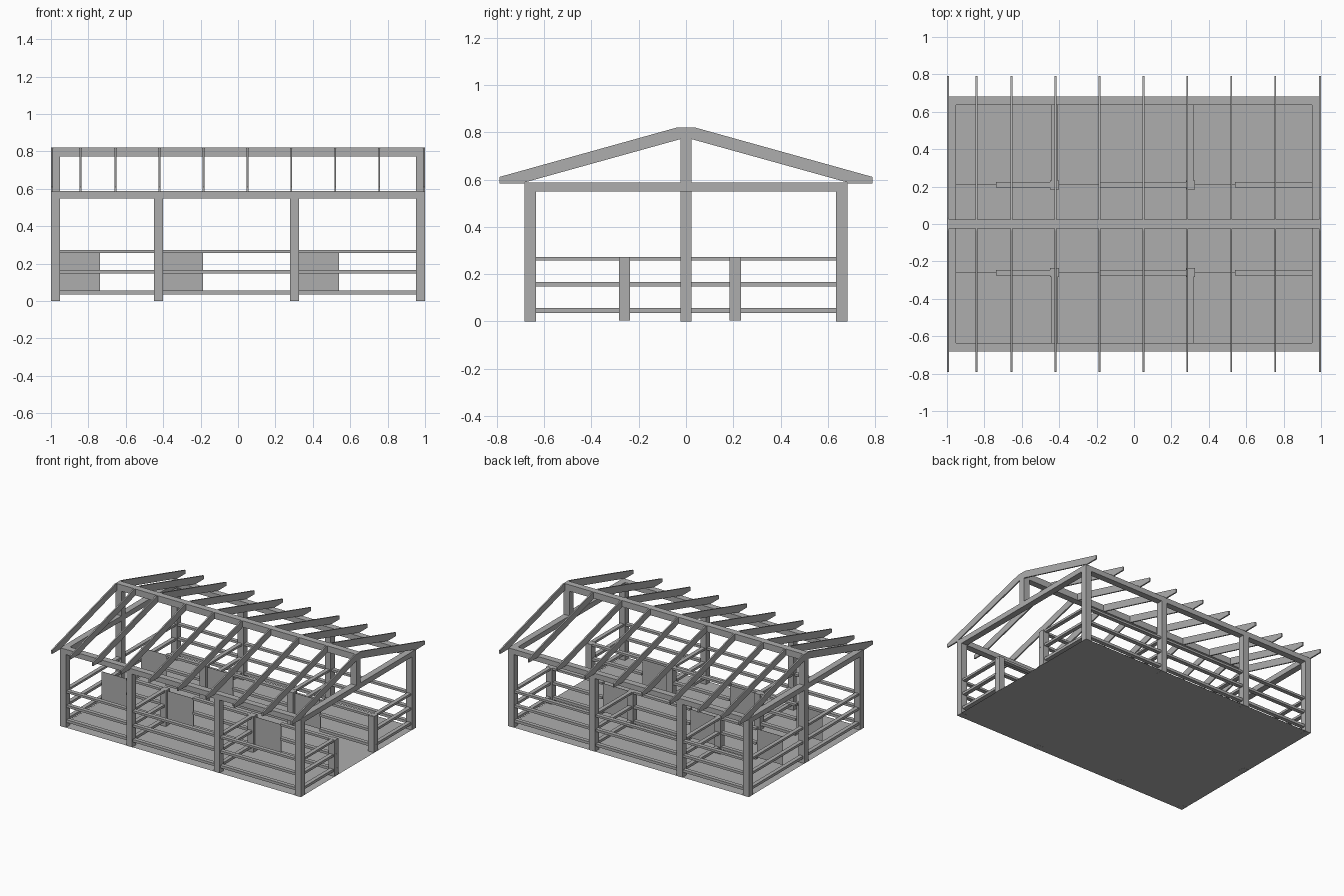
import bpy
import bmesh

cube = bpy.data.objects.get("Cube")
if cube:
    bpy.data.objects.remove(cube, do_unlink=True)

GREY = (0.42, 0.42, 0.42, 1.0)
grey = bpy.data.materials.new("plain_grey")
grey.use_nodes = True
grey.diffuse_color = GREY
grey.node_tree.nodes["Principled BSDF"].inputs["Base Color"].default_value = GREY


def finish(name, bm):
    bmesh.ops.recalc_face_normals(bm, faces=bm.faces)
    mesh = bpy.data.meshes.new(name)
    bm.to_mesh(mesh)
    bm.free()
    mesh.materials.append(grey)
    obj = bpy.data.objects.new(name, mesh)
    bpy.context.scene.collection.objects.link(obj)
    return obj


def box(name, x, y, z):
    """Box from (low, high) ranges along each axis."""
    bm = bmesh.new()
    bmesh.ops.create_cube(bm, size=1)
    for v in bm.verts:
        v.co = [r[0] if c < 0 else r[1] for c, r in zip(v.co, (x, y, z))]
    return finish(name, bm)


def around(c, half):
    return (c - half, c + half)


P = 0.024                              # half a post width
R = 0.015                              # half a rail width
END_X, SIDE_Y = 1 - P, 0.659           # post centre lines
EAVE = (0.549, 0.588)
RIDGE = (0.773, 0.821)
RAILS = ((0.036, 0.056), (0.148, 0.166), (0.257, 0.273))
POST_X = (-END_X, -0.425, 0.302, END_X)
AISLE_Y = (-0.26, 0.209)
INNER_X, INNER_Y = END_X - P, SIDE_Y - P


def rails(name, x, y):
    for z in RAILS:
        box(name, x, y, z)


# Floor sheet
bm = bmesh.new()
bmesh.ops.create_grid(bm, x_segments=1, y_segments=1, size=1)
for v in bm.verts:
    v.co.y *= SIDE_Y + P
    v.co.z = 0.001
finish("floor", bm)

# Long sides: posts, eave beams and rails between the posts
for side in (-1, 1):
    y = side * SIDE_Y
    for x in POST_X:
        box("side_post", around(x, P), around(y, P), (0, EAVE[1]))
    box("eave_beam", (-1, 1), around(y, P), EAVE)
    for a, b in zip(POST_X, POST_X[1:]):
        rails("side_rail", (a + P, b - P), around(y, R))

# Ends: tie beams, full post on the closed end, king post over the opening
for side in (-1, 1):
    box("tie_beam", around(side * END_X, P), (-INNER_Y, INNER_Y), EAVE)
box("closed_end_post", around(-END_X, P), around(0, P), (0, RIDGE[0]))
box("king_post", around(END_X, P), around(0, P), (EAVE[1], RIDGE[0]))
for a, b in ((-INNER_Y, -P), (P, INNER_Y)):
    rails("closed_end_rail", around(-END_X, R), (a, b))

# Stalls on both sides of the aisle
DOOR = 0.215
for y in AISLE_Y:
    side = 1 if y > 0 else -1
    for x in POST_X[1:]:
        box("aisle_post", around(x, P), around(y, P), (0.003, 0.272))
        span = sorted((y + side * P, side * INNER_Y))
        rails("divider_rail", around(x, R), span)
    for a, b in zip(POST_X, POST_X[1:]):
        start = a + P
        box("stall_door", (start, start + DOOR), around(y, 0.001), (0.048, 0.262))
        # A gap is left for the middle stall's wider doorway
        rails("aisle_rail", (start + DOOR, b - P), around(y, R))

# Ridge beam and rafters
box("ridge_beam", (-1, 1), around(0, P), RIDGE)
HALF_RAFTER = 0.005
RAFTER_PROFILE = ((0.79, 0.584), (0.79, 0.611), (0.036, 0.821),
                  (P, 0.821), (P, 0.771), (0.683, 0.588), (0.668, 0.584))
RAFTER_X = [-0.995, -0.842, -0.655] + [-0.42 + 0.235 * i for i in range(6)] + [0.995]
for x in RAFTER_X:
    for side in (-1, 1):
        bm = bmesh.new()
        face = bm.faces.new([bm.verts.new((x - HALF_RAFTER, side * y, z))
                             for y, z in RAFTER_PROFILE])
        out = bmesh.ops.extrude_face_region(bm, geom=[face])
        moved = [g for g in out["geom"] if isinstance(g, bmesh.types.BMVert)]
        bmesh.ops.translate(bm, verts=moved, vec=(2 * HALF_RAFTER, 0, 0))
        finish("rafter", bm)

# Rails beside the open end of the aisle
for y in AISLE_Y:
    side = 1 if y > 0 else -1
    for z in RAILS:
        box("aisle_rail_end", around(END_X, P + 0.0005), around(y, R), z)
